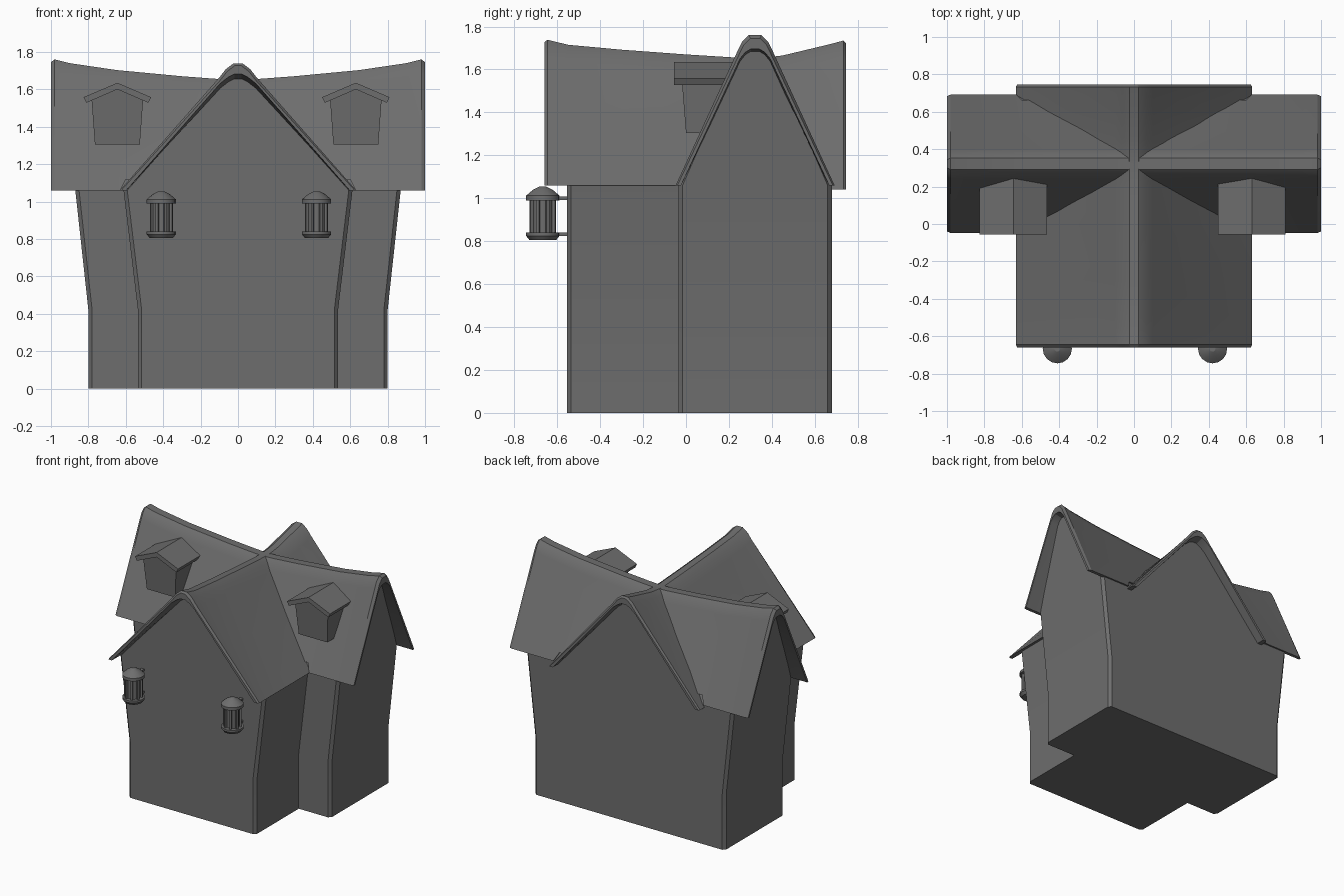
import bpy, bmesh, math
from mathutils import Matrix, Vector

if "Cube" in bpy.data.objects:
    bpy.data.objects.remove(bpy.data.objects["Cube"])

stone = bpy.data.materials.new("plain_grey")
stone.diffuse_color = (0.155, 0.155, 0.155, 1)
stone.use_nodes = True
stone.node_tree.nodes["Principled BSDF"].inputs["Base Color"].default_value = stone.diffuse_color


def finish(name, bm, smooth=True):
    bmesh.ops.remove_doubles(bm, verts=bm.verts, dist=1e-4)
    bmesh.ops.recalc_face_normals(bm, faces=bm.faces)
    me = bpy.data.meshes.new(name)
    bm.to_mesh(me)
    bm.free()
    me.materials.append(stone)
    ob = bpy.data.objects.new(name, me)
    bpy.context.collection.objects.link(ob)
    if smooth:
        bpy.ops.object.select_all(action='DESELECT')
        ob.select_set(True)
        bpy.context.view_layer.objects.active = ob
        bpy.ops.object.shade_smooth_by_angle(angle=math.radians(25))
    return ob


def loft(name, rings, smooth=True):
    """Skin closed rings of equal size; ends are capped with strips of quads."""
    bm = bmesh.new()
    rows = [[bm.verts.new(p) for p in r] for r in rings]
    n = len(rows[0])
    for a, b in zip(rows, rows[1:]):
        for i in range(n):
            j = (i + 1) % n
            bm.faces.new((a[i], a[j], b[j], b[i]))
    for r in (rows[0], rows[-1]):
        for i in range(n // 2 - 1):
            bm.faces.new((r[i], r[i + 1], r[n - 2 - i], r[n - 1 - i]))
    return finish(name, bm, smooth)


def mirrored(half):
    return half + [(-d, z) for d, z in reversed(half)]


def lerp(table, t):
    for (t0, v0), (t1, v1) in zip(table, table[1:]):
        if t <= t1:
            return v0 + (v1 - v0) * max(0, (t - t0)) / (t1 - t0)
    return table[-1][1]


# Sagging ridge heights
CROSS = [(0, 1.65), (.1, 1.655), (.3, 1.67), (.65, 1.703), (.9, 1.74), (.98, 1.76), (1, 1.76)]
WING = [(-.66, 1.742), (-.55, 1.715), (-.3, 1.692), (0, 1.67), (.32, 1.65),
        (.45, 1.665), (.68, 1.72), (.745, 1.738)]
CY = .322                       # centre line of the cross house
EAVE = 1.06


def roof_ring(outer, inner, bevel):
    if bevel:
        outer = [(d - .008, z - (.015 if k else 0)) for k, (d, z) in enumerate(outer)]
    return mirrored(outer) + list(reversed(mirrored(inner)))


# Front wing roof, ridge along y
rings = []
for y in (-.66, -.645, -.55, -.3, 0, .2, .32, .45, .6, .68, .733, .745):
    p = lerp(WING, y)
    e = EAVE if y < .4 else 1.04
    outer = [(.632, e), (.10, p - .075), (.065, p - .03), (.025, p)]
    inner = [(.597, e), (.095, p - .11), (.05, p - .075), (.02, p - .06)]
    rings.append([(d, y, z) for d, z in roof_ring(outer, inner, y in (-.66, .745))])
loft("wing_roof", rings)

# Cross roof, ridge along x; eaves are trimmed where the wing passes through
rings = []
side = [1, .98, .9, .65, .63, .6, .3, .1]
for x in [-v for v in side] + [0] + side[::-1]:
    p = lerp(CROSS, abs(x))
    slope = (p - .07 - EAVE) / .29
    t = .03 if abs(x) < .62 else 0
    outer = [(.37 - t, EAVE + t * slope), (.08, p - .07), (.06, p - .03), (.03, p)]
    inner = [(.345 - t, EAVE + t * slope), (.07, p - .11), (.045, p - .08), (.02, p - .065)]
    rings.append([(x, CY + d, z) for d, z in roof_ring(outer, inner, abs(x) == 1)])
loft("cross_roof", rings)

# Front wing walls with gables
rings = []
for y in (-.555, -.535, -.3, 0, .32, .45, .68):
    p = lerp(WING, y)
    c = .02 if y == -.555 else 0
    half = [(.535 - c, 0), (.535 - c, .42), (.612 - c, EAVE),
            (.09, p - .095), (.055, p - .05), (.02, p - .04)]
    rings.append([(d, y, z) for d, z in mirrored(half)])
loft("wing_walls", rings)


# Cross house walls, ends flare outward above the ground floor
def flare(z):
    return .80 + max(0, z - .42) * .109


rings = []
for s, x in ((-1, None), (-1, .02), (-1, .65), (-1, .3), (1, 0), (1, .3), (1, .65), (1, .02), (1, None)):
    end = x is None or x == .02
    p = lerp(CROSS, .92 if end else x)
    c = .02 if x is None else 0
    half = [(.358 - c, 0), (.358 - c, .42), (.358 - c, EAVE),
            (.075, p - .085), (.052, p - .05), (.025, p - .04)]
    rings.append([(s * (flare(z) - (x or 0) if end else x), CY + d, z) for d, z in mirrored(half)])
loft("cross_walls", rings)

# Dormers on the front slope
for tag, cx in (("left", -.645), ("right", .63)):
    body = mirrored([(.12, 1.305), (.138, 1.55), (0, 1.61)])
    loft(tag + "_dormer_walls",
         [[(cx + d, -.02 * (z - 1.305) / .25, z) for d, z in body],
          [(cx + d, .2, z) for d, z in body]], False)
    cap = mirrored([(.18, 1.558), (0, 1.635)]) + list(reversed(mirrored([(.166, 1.528), (0, 1.6)])))
    loft(tag + "_dormer_roof", [[(cx + d, y, z) for d, z in cap] for y in (-.055, .25)], False)

# Wall lanterns
PROFILE = [(0, .805), (.062, .805), (.078, .825), (.078, .84), (.048, .84), (.048, .99),
           (.078, .99), (.078, 1.012), (.045, 1.04), (.015, 1.055), (0, 1.055)]


def box(bm, centre, size, turn=0):
    m = Matrix.Translation(centre) @ Matrix.Rotation(turn, 4, 'Z') @ Matrix.Diagonal((*size, 1))
    bmesh.ops.create_cube(bm, size=1, matrix=m)


for tag, cx in (("left", -.41), ("right", .42)):
    at = Vector((cx, -.667, 0))
    bm = bmesh.new()
    vs = [bm.verts.new(at + Vector((r, 0, z))) for r, z in PROFILE]
    es = [bm.edges.new(e) for e in zip(vs, vs[1:])]
    bmesh.ops.spin(bm, geom=vs + es, cent=at, axis=(0, 0, 1), angle=math.tau, steps=16)
    finish(tag + "_lantern", bm)
    bm = bmesh.new()
    for k in range(8):
        a = math.tau * (k + .5) / 8
        box(bm, at + Vector((math.cos(a) * .057, math.sin(a) * .057, .915)), (.014, .014, .16), a)
    finish(tag + "_lantern_posts", bm, False)
    bm = bmesh.new()
    for z in (1.0, .833):
        box(bm, (cx, -.585, z), (.025, .08, .016))
    finish(tag + "_lantern_brackets", bm, False)
